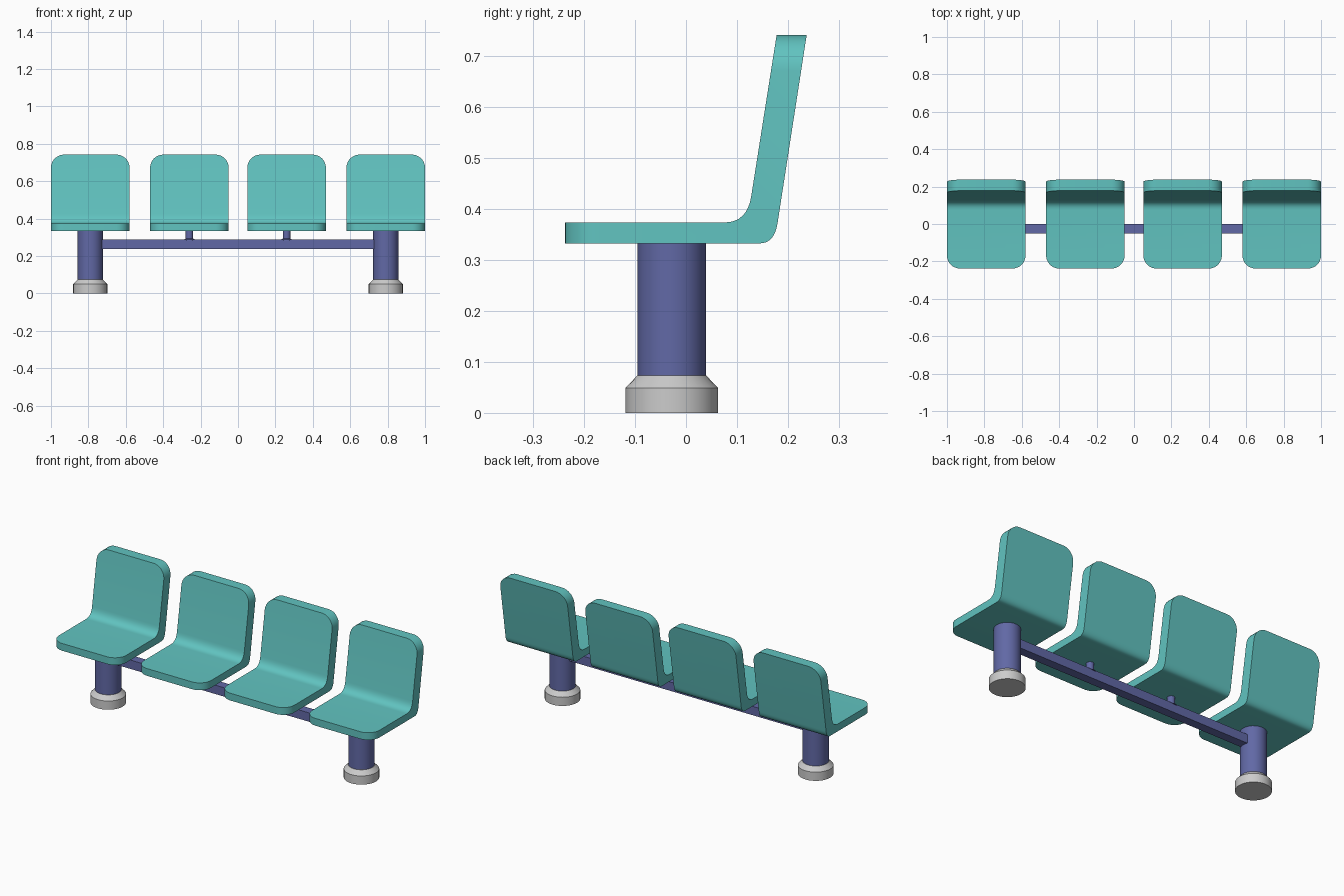
import bpy, bmesh, math
from mathutils import Vector

if "Cube" in bpy.data.objects:
    bpy.data.objects.remove(bpy.data.objects["Cube"])


def material(name, color):
    m = bpy.data.materials.new(name)
    m.diffuse_color = color
    m.use_nodes = True
    m.node_tree.nodes["Principled BSDF"].inputs["Base Color"].default_value = m.diffuse_color
    return m


TEAL = material("teal_plastic", (0.12, 0.55, 0.53, 1))
BLUE = material("blue_paint", (0.12, 0.14, 0.38, 1))


def finish(bm, name, loc, mat=None):
    bmesh.ops.recalc_face_normals(bm, faces=bm.faces)
    mesh = bpy.data.meshes.new(name)
    bm.to_mesh(mesh)
    bm.free()
    ob = bpy.data.objects.new(name, mesh)
    ob.location = loc
    bpy.context.collection.objects.link(ob)
    if mat:
        mesh.materials.append(mat)
    bpy.ops.object.select_all(action='DESELECT')
    ob.select_set(True)
    bpy.context.view_layer.objects.active = ob
    bpy.ops.object.shade_smooth_by_angle(angle=math.radians(30))
    return ob


def bend(a, corner, b, n=8):
    # curved corner between two straight runs
    a, c, b = Vector(a), Vector(corner), Vector(b)
    return [a.lerp(c, i / n).lerp(c.lerp(b, i / n), i / n) for i in range(n + 1)]


def seat(name, x, width=0.42, radius=0.07):
    # L-shaped side profile (y, z), extruded across the width
    front, top = [(-0.238, 0.333), (-0.238, 0.374)], [(0.178, 0.742), (0.237, 0.742)]
    profile = (front + bend((0.075, 0.374), (0.12, 0.374), (0.128, 0.425)) + top
               + bend((0.180, 0.374), (0.174, 0.333), (0.145, 0.333)))
    bm = bmesh.new()
    face = bm.faces.new([bm.verts.new((-width / 2, p[0], p[1])) for p in profile])
    ext = bmesh.ops.extrude_face_region(bm, geom=[face])
    bmesh.ops.translate(bm, vec=(width, 0, 0),
                        verts=[v for v in ext["geom"] if isinstance(v, bmesh.types.BMVert)])
    # round the front corners of the pan and the top corners of the back

    def is_corner(e):
        a, b = e.verts[0].co, e.verts[1].co
        return abs(a.x - b.x) < 1e-4 and (max(a.y, b.y) < -0.23 or min(a.z, b.z) > 0.74)
    bmesh.ops.bevel(bm, geom=[e for e in bm.edges if is_corner(e)], offset=radius,
                    offset_type='OFFSET', segments=8, profile=0.5, affect='EDGES')
    return finish(bm, name, (x, 0, 0), TEAL)


def turned(name, x, y, rings, mat=None, sides=32):
    # round part from (radius, z) rings, capped at both ends
    bm = bmesh.new()
    loops = [[bm.verts.new((r * math.cos(2 * math.pi * i / sides),
                            r * math.sin(2 * math.pi * i / sides), z)) for i in range(sides)]
             for r, z in rings]
    for lo, hi in zip(loops, loops[1:]):
        for i in range(sides):
            j = (i + 1) % sides
            bm.faces.new((lo[i], lo[j], hi[j], hi[i]))
    bm.faces.new(loops[0])
    bm.faces.new(loops[-1])
    return finish(bm, name, (x, y, 0), mat)


# four seats
for i, x in enumerate((-0.79, -0.26, 0.26, 0.79)):
    seat(f"seat_{i + 1}", x)

# legs, feet and short seat posts on each side
for side, s in (("left", -1), ("right", 1)):
    turned(f"{side}_leg", s * 0.79, -0.028, [(0.067, 0.07), (0.067, 0.335)], BLUE)
    turned(f"{side}_foot", s * 0.79, -0.028, [(0.091, 0), (0.091, 0.049), (0.068, 0.073)])
    turned(f"{side}_seat_post", s * 0.26, -0.026,
           [(0.03, 0.284), (0.028, 0.289), (0.02, 0.293), (0.02, 0.335)], BLUE, 24)

# cross beam between the legs
bm = bmesh.new()
bmesh.ops.create_cube(bm, size=1)
bmesh.ops.scale(bm, vec=(1.47, 0.05, 0.05), verts=bm.verts)
finish(bm, "cross_beam", (0, -0.026, 0.263), BLUE)
